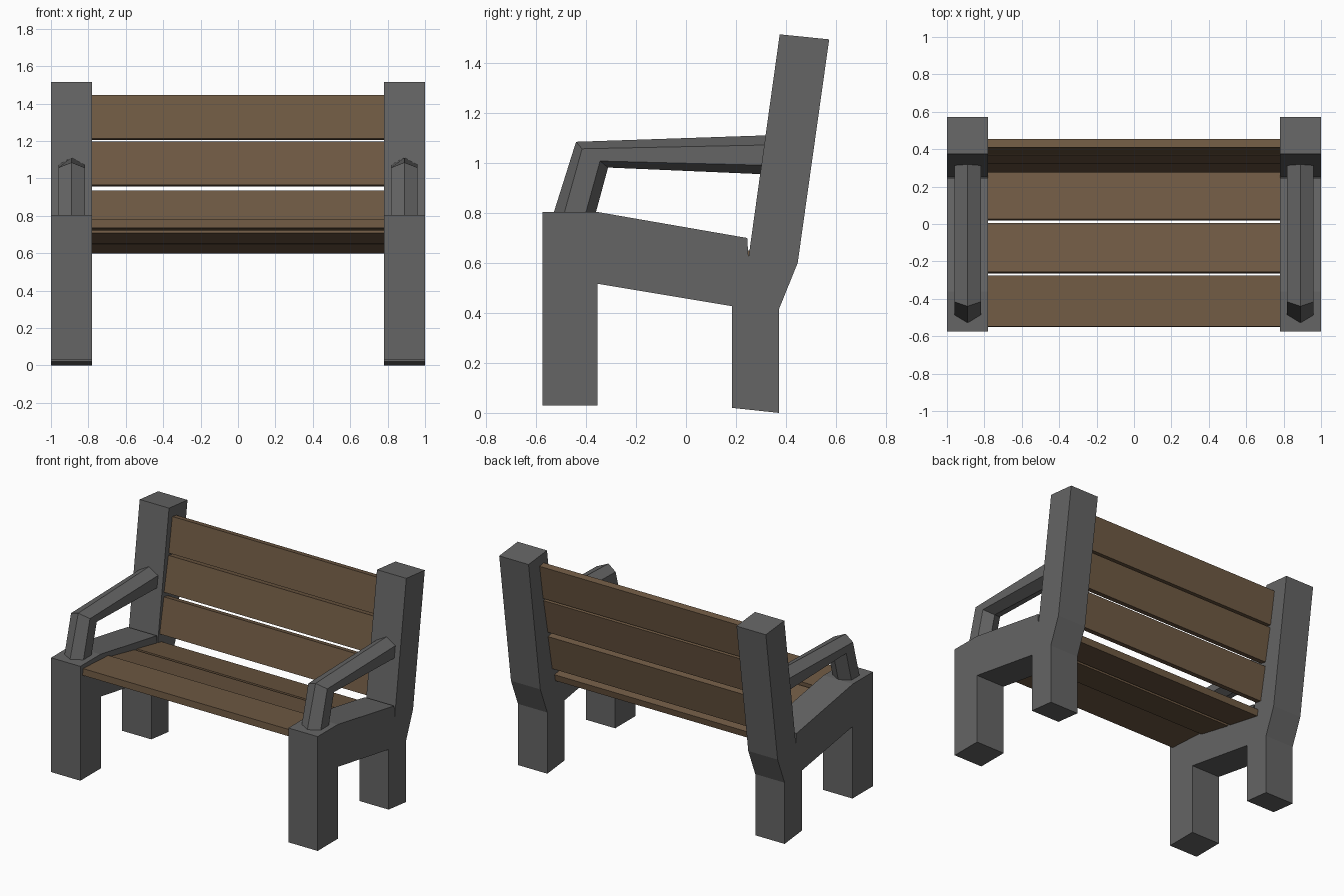
import bpy
import bmesh
from mathutils import Vector

cube = bpy.data.objects.get("Cube")
if cube:
    bpy.data.objects.remove(cube, do_unlink=True)


def make_material(name, color):
    mat = bpy.data.materials.new(name)
    mat.use_nodes = True
    mat.diffuse_color = color
    mat.node_tree.nodes["Principled BSDF"].inputs["Base Color"].default_value = color
    return mat


stone = make_material("dark_grey_stone", (0.13, 0.13, 0.13, 1))
wood = make_material("brown_wood", (0.16, 0.102, 0.057, 1))


def loft(name, rings, mat):
    """Join equal rings of points with quads and close both ends."""
    bm = bmesh.new()
    loops = [[bm.verts.new(p) for p in ring] for ring in rings]
    for a, b in zip(loops, loops[1:]):
        for i in range(len(a)):
            j = (i + 1) % len(a)
            bm.faces.new((a[i], a[j], b[j], b[i]))
    bm.faces.new(loops[0])
    bm.faces.new(loops[-1])
    bmesh.ops.recalc_face_normals(bm, faces=bm.faces)
    mesh = bpy.data.meshes.new(name)
    bm.to_mesh(mesh)
    bm.free()
    mesh.materials.append(mat)
    obj = bpy.data.objects.new(name, mesh)
    bpy.context.collection.objects.link(obj)
    return obj


def extrude_x(name, profile, x0, x1, mat):
    return loft(name, [[(x, y, z) for y, z in profile] for x in (x0, x1)], mat)


# Side frame outline (y, z): front leg, back leg, leaning back post, seat rail
frame_profile = [
    (-0.575, 0.03), (-0.355, 0.03), (-0.355, 0.517), (0.185, 0.427),
    (0.185, 0.02), (0.372, 0.0), (0.372, 0.415), (0.447, 0.6),
    (0.573, 1.495), (0.375, 1.515), (0.25, 0.62), (0.245, 0.7),
    (-0.36, 0.805), (-0.575, 0.805),
]

# Armrest sections (y, z): outer ridge, outer shoulder, inner shoulder, inner ridge
arm_sections = [
    [(-0.533, 0.79), (-0.49, 0.79), (-0.404, 0.79), (-0.364, 0.79)],
    [(-0.44, 1.085), (-0.416, 1.057), (-0.344, 1.008), (-0.312, 0.982)],
    [(0.36, 1.112), (0.36, 1.073), (0.36, 0.99), (0.36, 0.953)],
]
arm_x, arm_half = 0.89, 0.071

for side, label in ((1, "left"), (-1, "right")):
    extrude_x(label + "_side_frame", frame_profile, side * 0.78, side, stone)
    rings = []
    for top, shoulder, inner, low in arm_sections:
        c, a, b = side * arm_x, side * arm_x - arm_half, side * arm_x + arm_half
        rings.append([(c, *top), (b, *shoulder), (b, *inner),
                      (c, *low), (a, *inner), (a, *shoulder)])
    loft(label + "_armrest", rings, stone)


def plank(name, start, end, thickness=0.045):
    """Board whose underside or front runs from start to end (y, z)."""
    s, e = Vector(start), Vector(end)
    d = (e - s).normalized()
    n = Vector((-d.y, d.x)) * thickness
    if n.y < 0:
        n = -n if abs(d.x) < abs(d.y) and n.x < 0 else n
    extrude_x(name, [s, e, e + n, s + n], -0.785, 0.785, wood)


# Seat boards, undersides front to back
plank("seat_plank_front", (-0.55, 0.735), (-0.277, 0.72))
plank("seat_plank_middle", (-0.265, 0.707), (-0.003, 0.652))
plank("seat_plank_back", (0.018, 0.65), (0.285, 0.597))

# Backrest boards, front faces; end-to-start order puts the thickness behind
plank("back_plank_top", (0.41, 1.445), (0.372, 1.212))
plank("back_plank_middle", (0.368, 1.198), (0.322, 0.965))
plank("back_plank_bottom", (0.32, 0.935), (0.275, 0.7))
